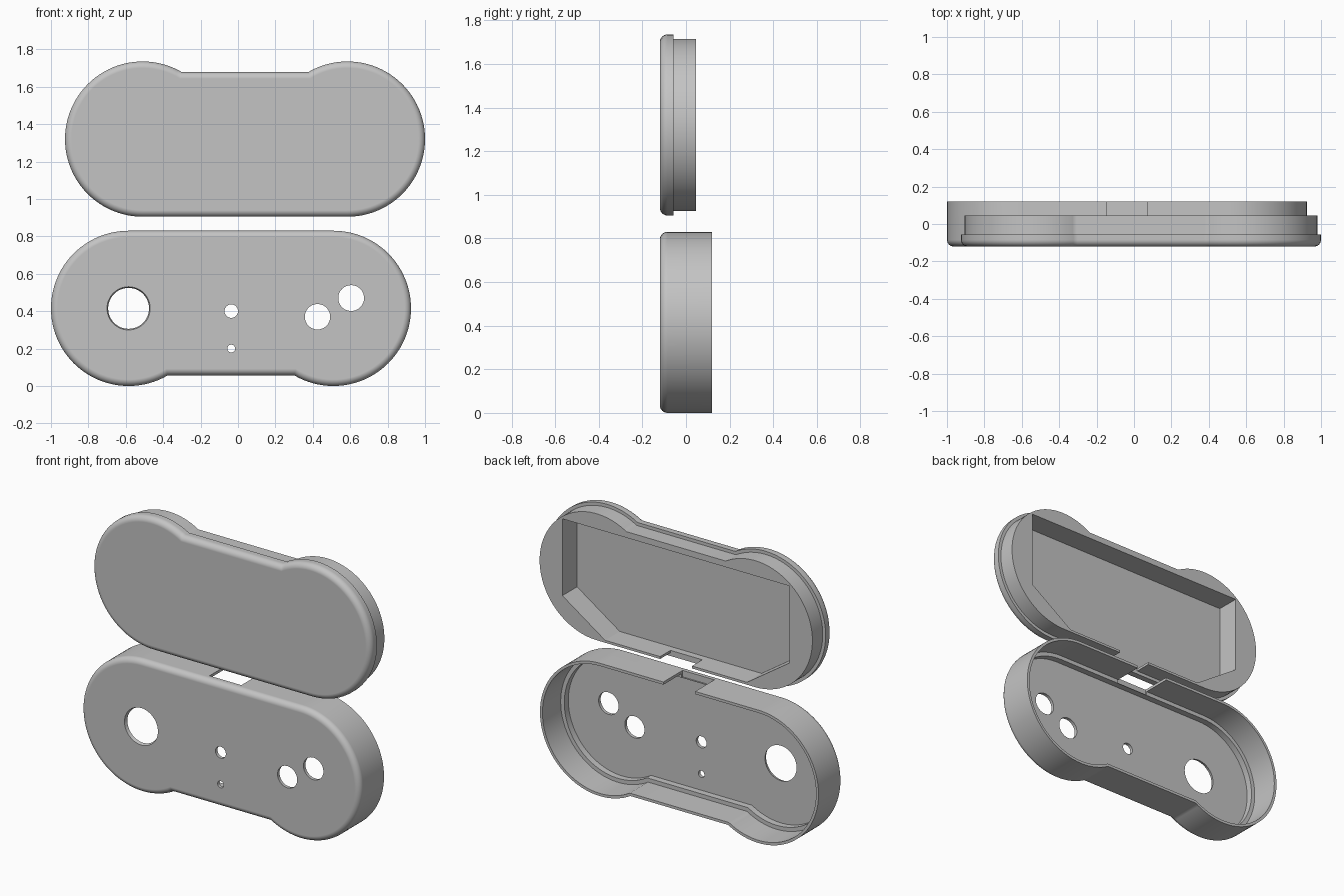
import bpy, bmesh, math
from mathutils import Matrix

if "Cube" in bpy.data.objects:
    bpy.data.objects.remove(bpy.data.objects["Cube"], do_unlink=True)

grey = bpy.data.materials.new("plain grey")
grey.use_nodes = True
grey.diffuse_color = (0.55, 0.55, 0.55, 1)
grey.node_tree.nodes["Principled BSDF"].inputs["Base Color"].default_value = (0.55, 0.55, 0.55, 1)

RADIUS, HALF, WAIST = 0.415, 0.5475, 0.358   # end radius, half end spacing, recessed edge
FRONT, FILLET = -0.12, 0.035
SHELL_X, SHELL_Z, LID_X, LID_Z = -0.0375, 0.415, 0.0375, 1.32
STEPS = 56


def outline(inset):
    """Two round ends joined by a straight edge and a recessed edge."""
    r = RADIUS - inset
    start = math.asin((WAIST - inset) / r) - math.pi
    angles = [start + (math.pi / 2 - start) * i / STEPS for i in range(STEPS + 1)]
    right = [(HALF + r * math.cos(a), r * math.sin(a)) for a in angles]
    return right + [(-u, v) for u, v in reversed(right)]


def make_object(name, bm):
    bmesh.ops.recalc_face_normals(bm, faces=bm.faces)
    mesh = bpy.data.meshes.new(name)
    bm.to_mesh(mesh)
    bm.free()
    obj = bpy.data.objects.new(name, mesh)
    bpy.context.collection.objects.link(obj)
    mesh.materials.append(grey)
    return obj


def loft(name, rings, place):
    """Skin rings of 2D points, given as (points, y), and cap both ends."""
    bm = bmesh.new()
    loops = [[bm.verts.new(place(u, y, v)) for u, v in pts] for pts, y in rings]
    for a, b in zip(loops, loops[1:]):
        for i in range(len(a)):
            j = (i + 1) % len(a)
            bm.faces.new((a[i], a[j], b[j], b[i]))
    bm.faces.new(loops[0])
    bm.faces.new(loops[-1])
    return make_object(name, bm)


def apply(obj, mod):
    bpy.ops.object.select_all(action='DESELECT')
    bpy.context.view_layer.objects.active = obj
    obj.select_set(True)
    bpy.ops.object.modifier_apply(modifier=mod.name)


def cut(obj, cutter):
    mod = obj.modifiers.new("cut", 'BOOLEAN')
    mod.operation, mod.solver, mod.object = 'DIFFERENCE', 'EXACT', cutter
    apply(obj, mod)
    bpy.data.objects.remove(cutter, do_unlink=True)


def hole_cutter(x, z, r_front, r_back):
    bm = bmesh.new()
    bmesh.ops.create_cone(bm, cap_ends=True, segments=48, radius1=r_front, radius2=r_back, depth=0.08,
                          matrix=Matrix.Translation((x, -0.11, z)) @ Matrix.Rotation(-math.pi / 2, 4, 'X'))
    return make_object("hole_cutter", bm)


def box_cutter(x, y0, y1, z, width, height):
    bm = bmesh.new()
    bmesh.ops.create_cube(bm, size=1, matrix=Matrix.Translation((x, (y0 + y1) / 2, z))
                          @ Matrix.Diagonal((width, y1 - y0, height, 1)))
    return make_object("notch_cutter", bm)


def finish(obj):
    bpy.ops.object.select_all(action='DESELECT')
    bpy.context.view_layer.objects.active = obj
    obj.select_set(True)
    bpy.ops.object.shade_smooth_by_angle(angle=math.radians(30))
    mod = obj.modifiers.new("normals", 'WEIGHTED_NORMAL')
    mod.keep_sharp = True
    apply(obj, mod)


# Rounded front edge shared by both halves
fillet = []
for i in range(7):
    a = math.pi / 2 * i / 6
    fillet.append((FILLET * (1 - math.sin(a)), FRONT + FILLET * (1 - math.cos(a))))

# Lower half: hollow shell with a ledge near the floor
profile = fillet + [(0, 0.12), (0.017, 0.12), (0.017, -0.06), (0.042, -0.06), (0.042, -0.1)]
shell = loft("front_shell", [(outline(d), y) for d, y in profile],
             lambda u, y, v: (SHELL_X + u, y, SHELL_Z + v))

# Thumb stick hole with tapered rim, button holes, small centre holes
for x, z, r_front, r_back in ((-0.585, 0.415, 0.125, 0.1), (0.425, 0.37, 0.068, 0.068),
                              (0.605, 0.47, 0.069, 0.069), (-0.036, 0.4, 0.036, 0.036),
                              (-0.036, 0.2, 0.021, 0.021)):
    cut(shell, hole_cutter(x, z, r_front, r_back))
cut(shell, box_cutter(SHELL_X, -0.07, 0.2, 0.83, 0.22, 0.08))
finish(shell)

# Upper half: lid with a stepped lip, recessed edge upward
profile = fillet + [(0, -0.057), (0.02, -0.057), (0.02, 0.045)]
lid = loft("back_lid", [(outline(d), y) for d, y in profile],
           lambda u, y, v: (LID_X + u, y, LID_Z - v))

# Angular cavity in the lid
half_pocket = [(0.49, 0.94), (0.785, 1.14), (0.785, 1.62)]
pocket = half_pocket + [(-u, v) for u, v in reversed(half_pocket)]
cut(lid, loft("pocket_cutter", [(pocket, -0.1), (pocket, 0.1)],
              lambda u, y, v: (LID_X + u, y, v)))
cut(lid, box_cutter(LID_X, -0.057, 0.2, 0.92, 0.22, 0.08))
finish(lid)
